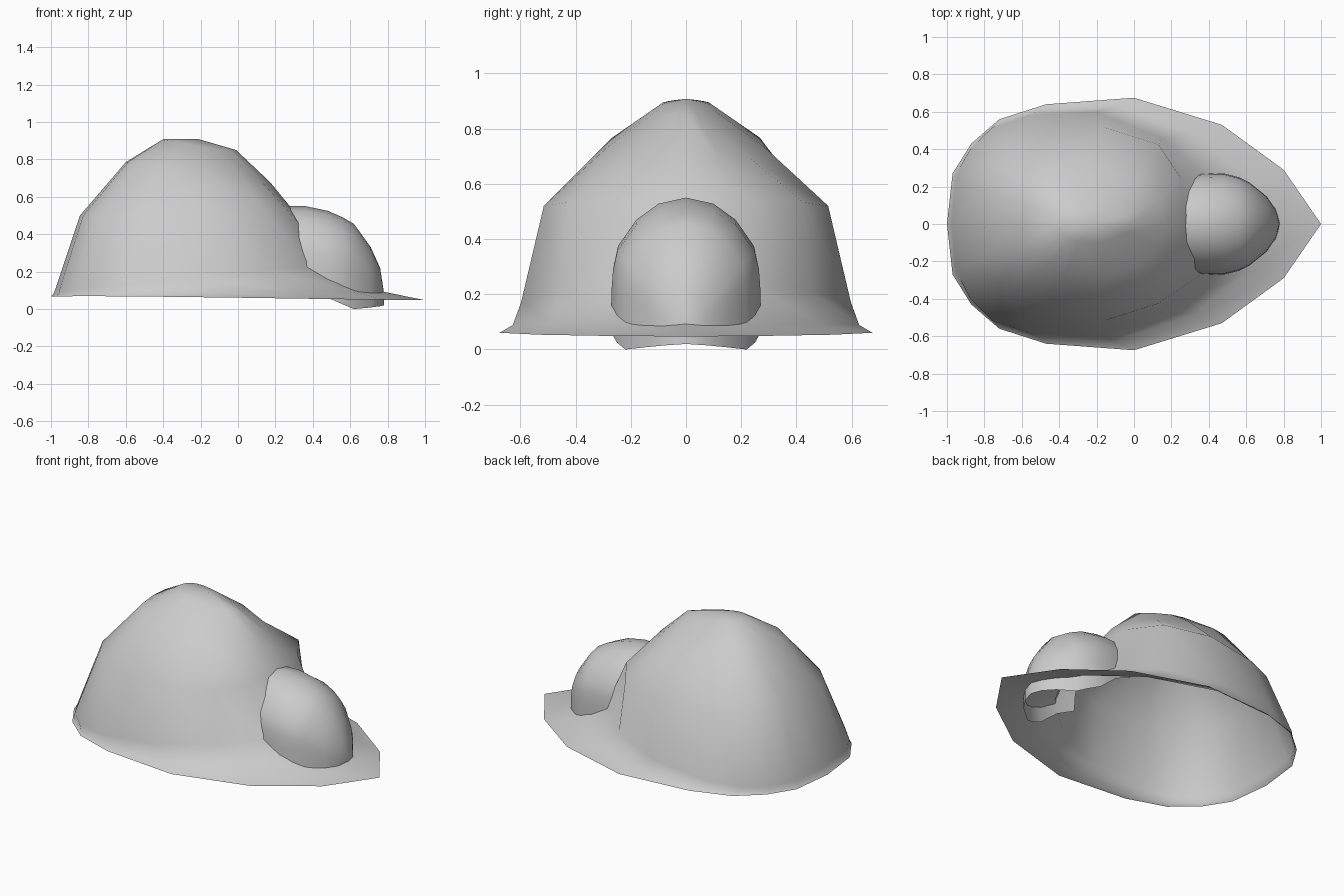
import bpy, bmesh
from mathutils import Vector

cube = bpy.data.objects.get("Cube")
if cube:
    bpy.data.objects.remove(cube, do_unlink=True)

grey = bpy.data.materials.new("light grey")
grey.use_nodes = True
grey.diffuse_color = (0.6, 0.6, 0.6, 1)
grey.node_tree.nodes["Principled BSDF"].inputs["Base Color"].default_value = (0.6, 0.6, 0.6, 1)


def lerp(a, b, t):
    return a + (b - a) * t


def loft(name, rings, closed, cap=None):
    """Skin a list of rings; optionally close the last ring with a fan."""
    bm = bmesh.new()
    rows = [[bm.verts.new(p) for p in ring] for ring in rings]
    n = len(rows[0])
    count = n if closed else n - 1
    for a, b in zip(rows, rows[1:]):
        for i in range(count):
            j = (i + 1) % n
            bm.faces.new((a[i], a[j], b[j], b[i]))
    if cap:
        top = bm.verts.new(cap)
        for i in range(count):
            bm.faces.new((rows[-1][i], rows[-1][(i + 1) % n], top))
    bmesh.ops.remove_doubles(bm, verts=bm.verts, dist=0.0005)
    bmesh.ops.recalc_face_normals(bm, faces=bm.faces)
    # Make sure the open shell faces outwards
    mid = sum((v.co for v in bm.verts), Vector()) / len(bm.verts)
    if sum(f.normal.dot(f.calc_center_median() - mid) * f.calc_area() for f in bm.faces) < 0:
        bmesh.ops.reverse_faces(bm, faces=bm.faces)
    for f in bm.faces:
        f.smooth = True
    mesh = bpy.data.meshes.new(name)
    bm.to_mesh(mesh)
    bm.free()
    mesh.materials.append(grey)
    ob = bpy.data.objects.new(name, mesh)
    bpy.context.collection.objects.link(ob)
    return ob


# Half outline of the ground rim, from the back tip to the pointed front
OUTLINE = [(-1, 0), (-.97, .27), (-.87, .43), (-.72, .56), (-.47, .64),
           (0, .675), (.47, .53), (.80, .29), (1, 0)]


def shell_ring(xb, xf, wb, wf, zb, zf, blunt, drop):
    """Rim outline rescaled to one level; blunt widens its front end, drop lowers its sides."""
    half = []
    for u, v in OUTLINE:
        t = (u + 1) / 2
        s = t + blunt * t * t * (1 - t)
        z = lerp(zb, zf, t * t * (3 - 2 * t)) - drop * v / .675
        half.append((lerp(xb, xf, s), lerp(wb, wf, t) * v / .675, z))
    return half + [(x, -y, z) for x, y, z in half[-2:0:-1]]


# Main dome: flared rim, crease, steep wall, rounded top
LEVELS = [
    (-1.00, 1.00, .675, .675, .066, .047, 0, -.004),
    (-.985, .78, .645, .61, .085, .092, 0, 0),
    (-.975, .53, .625, .57, .11, .23, .1, 0),
    (-.845, .285, .46, .57, .50, .54, .9, 0),
    (-.60, .17, .28, .29, .785, .68, .5, 0),
    (-.40, -.01, .10, .10, .908, .85, .2, .012),
]
loft("main_dome", [shell_ring(*lv) for lv in LEVELS], True, (-.21, 0, .908))

# Entrance hood: arched sections (x, half width, bottom, top)
ARCH = [(1, .4), (.98, .545), (.92, .68), (.67, .855), (.37, .96), (0, 1)]
HOOD = [(.24, .25, .215, .55), (.36, .268, .16, .55), (.48, .27, .06, .525),
        (.56, .25, .025, .49), (.62, .22, .0, .455), (.71, .147, .008, .33),
        (.76, .075, .015, .22), (.78, .0, .02, .09)]


def hood_section(x, w, b, h):
    half = [(x, w, b)] + [(x, w * y, h * k) for y, k in ARCH]
    return half + [(px, -py, pz) for px, py, pz in half[-2::-1]]


loft("entrance_hood", [hood_section(*s) for s in HOOD], False)
